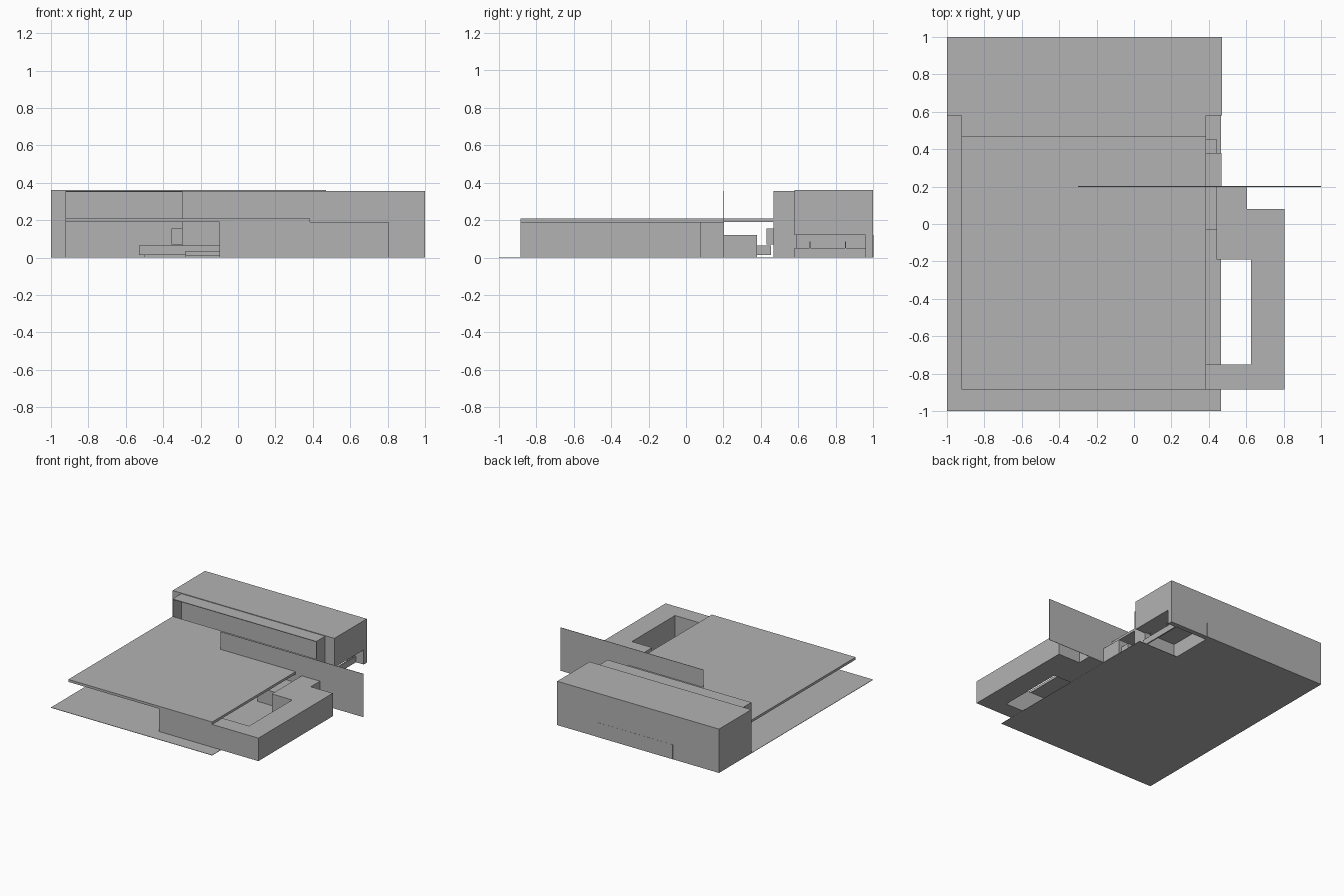
import bpy
import bmesh

cube = bpy.data.objects.get("Cube")
if cube:
    bpy.data.objects.remove(cube, do_unlink=True)

grey = bpy.data.materials.new("plain grey")
grey.use_nodes = True
colour = (0.45, 0.45, 0.45, 1)
grey.diffuse_color = colour
grey.node_tree.nodes["Principled BSDF"].inputs["Base Color"].default_value = colour

THIN = 0.003


def finish(name, bm):
    bmesh.ops.recalc_face_normals(bm, faces=bm.faces)
    mesh = bpy.data.meshes.new(name)
    bm.to_mesh(mesh)
    bm.free()
    mesh.materials.append(grey)
    obj = bpy.data.objects.new(name, mesh)
    bpy.context.collection.objects.link(obj)
    return obj


def box(name, x, y, z):
    bm = bmesh.new()
    bmesh.ops.create_cube(bm, size=1)
    for v in bm.verts:
        v.co = [r[0] if c < 0 else r[1] for c, r in zip(v.co, (x, y, z))]
    return finish(name, bm)


def prism(name, outline, z):
    bm = bmesh.new()
    face = bm.faces.new([bm.verts.new((x, y, z[0])) for x, y in outline])
    top = bmesh.ops.extrude_face_region(bm, geom=[face])["geom"]
    for v in top:
        if isinstance(v, bmesh.types.BMVert):
            v.co.z = z[1]
    return finish(name, bm)


# Site floor, open at the rear right corner
prism("ground_floor", [(-1, -1), (0.465, -1), (0.465, 0.62), (0.1, 0.62),
                       (0.1, 1), (-1, 1)], (0, THIN))

# Large flat canopy
box("canopy_slab", (-0.922, 0.385), (-0.885, 0.47), (0.19, 0.21))

# Rear building: upper storey over thin lower walls
box("rear_upper_storey", (-1, 0.47), (0.58, 1), (0.12, 0.36))
box("rear_back_wall", (-1, 0.47), (0.96, 1), (0, 0.12))
box("rear_left_wall", (-1, -0.99), (0.58, 1), (0, 0.12))
box("rear_front_wall", (-1, 0.385), (0.58, 0.59), (0, 0.12))
box("rear_inner_wall", (0.09, 0.1), (0.58, 0.96), (0, 0.12))
box("rear_low_wall", (0.39, 0.4), (0.58, 0.96), (0, 0.05))
for y in (0.66, 0.85):
    box("low_wall_post", (0.39, 0.396), (y, y + 0.005), (0.05, 0.085))
box("rear_wall_plate", (-0.58, 0.12), (0.997, 1.001), (0.0, 0.12))

# Open porch on the front of the rear building
box("porch_roof", (-0.922, 0.385), (0.467, 0.58), (0.35, 0.355))
for x in (-0.922, 0.382):
    box("porch_side_wall", (x, x + THIN), (0.467, 0.58), (0, 0.355))

# Side wing wrapped around a courtyard
prism("side_wing", [(-0.1, -0.885), (0.805, -0.885), (0.805, 0.08), (0.605, 0.08),
                    (0.605, 0.2), (0.44, 0.2), (0.44, -0.19), (0.625, -0.19),
                    (0.625, -0.75), (-0.1, -0.75)], (0.001, 0.19))
box("low_side_block", (0.2, 0.468), (-0.03, 0.38), (0.001, 0.12))

# Tall free-standing screen wall
box("screen_wall", (-0.3, 1), (0.199, 0.199 + THIN), (0, 0.355))

# Furniture under the canopy
box("counter", (-0.53, -0.1), (0.02, 0.1), (0.015, 0.065))
box("counter_step", (-0.28, -0.1), (-0.03, 0.02), (0.008, 0.035))
box("counter_base", (-0.5, -0.28), (0.03, 0.09), (0, 0.015))
box("side_bench", (0.3, 0.44), (0.38, 0.455), (0.015, 0.065))
box("back_cabinet", (-0.355, -0.25), (0.43, 0.467), (0.07, 0.155))
